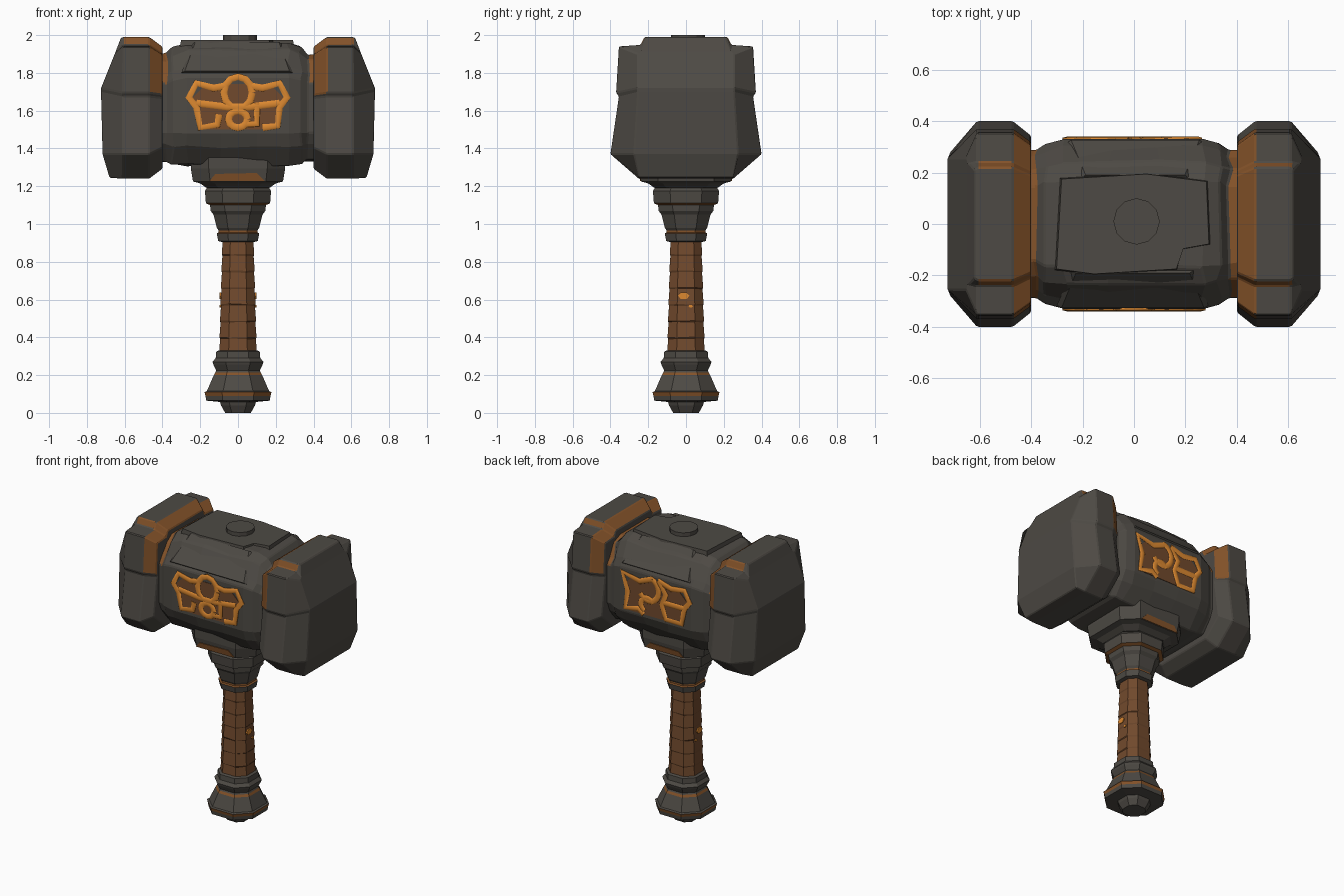
import bpy, bmesh, math, random
from mathutils import Vector

if "Cube" in bpy.data.objects:
    bpy.data.objects.remove(bpy.data.objects["Cube"])

random.seed(4)


def material(name, rgb):
    m = bpy.data.materials.new(name)
    m.diffuse_color = (*rgb, 1)
    m.use_nodes = True
    m.node_tree.nodes["Principled BSDF"].inputs["Base Color"].default_value = m.diffuse_color
    return m


STONE = material("dark stone", (0.075, 0.068, 0.058))
BROWN = material("brown leather", (0.165, 0.068, 0.026))
RUST = material("rust edge", (0.23, 0.085, 0.022))
GLOW = material("bright orange", (0.72, 0.25, 0.03))
MATS = [STONE, BROWN, RUST, GLOW]


def mirrored(half):
    """Close a half outline by mirroring its first coordinate."""
    return half + [(-p[0], *p[1:]) for p in reversed(half)]


def loft(name, rings, rule=lambda f, seg: 0, bevel=0.0):
    """Skin a stack of equal rings; the ends are closed with strips."""
    bm = bmesh.new()
    n = len(rings[0])
    vs = [[bm.verts.new(p) for p in r] for r in rings]
    made = []
    for k in range(len(rings) - 1):
        for i in range(n):
            j = (i + 1) % n
            made.append((bm.faces.new((vs[k][i], vs[k][j], vs[k + 1][j], vs[k + 1][i])), k))
    for k in (0, -1):
        for i in range(n // 2 - 1):
            made.append((bm.faces.new((vs[k][i], vs[k][i + 1], vs[k][n - 2 - i], vs[k][n - 1 - i])), -1))
    bmesh.ops.recalc_face_normals(bm, faces=bm.faces)
    bm.normal_update()
    for f, k in made:
        f.material_index = rule(f, k)
    me = bpy.data.meshes.new(name)
    bm.to_mesh(me)
    bm.free()
    for m in MATS:
        me.materials.append(m)
    ob = bpy.data.objects.new(name, me)
    bpy.context.collection.objects.link(ob)
    if bevel:
        b = ob.modifiers.new("worn edges", 'BEVEL')
        b.width, b.segments, b.limit_method = bevel, 1, 'ANGLE'
        b.angle_limit = math.radians(25)
    return ob


# Striking blocks at both ends of the head
RIM = [(.22, 1.99), (.24, 1.948), (.355, 1.94), (.37, 1.695), (.355, 1.675), (.40, 1.37), (.25, 1.24)]
OUTER = [(.21, 1.985, .62), (.235, 1.925, .643), (.255, 1.90, .653), (.255, 1.72, .725),
         (.255, 1.70, .725), (.275, 1.37, .717), (.25, 1.245, .68)]


def block_rule(f, seg):
    c = f.calc_center_median()
    if seg >= 2 and c.z > 1.7:
        return 2
    if seg == 1 and c.z > 1.955 and abs(f.normal.y) > .5:
        return 2
    return 0


for side, s in (("left", -1), ("right", 1)):
    rings = [[(s * x, y, z) for y, z, x in mirrored(OUTER)]]
    for x, k in ((.61, 1), (.47, 1), (.43, .92), (.40, .86)):
        rings.append([(s * x, y * k, 1.62 + (z - 1.62) * k) for y, z in mirrored(RIM)])
    loft(side + "_striking_block", rings, block_rule, .008)

# Chiselled body between the blocks
BODY = [(.17, 1.96), (.24, 1.92), (.30, 1.83), (.33, 1.78), (.33, 1.48), (.30, 1.41), (.22, 1.31)]
rings = []
for x, k in ((-.46, .87), (-.38, .87), (-.345, .94), (-.27, 1), (-.09, 1), (.1, 1), (.27, 1),
             (.33, .95), (.37, .87), (.46, .87)):
    ring = []
    for y, z in mirrored(BODY):
        j = 0 if abs(y) > .32 else .012
        ring.append((x + random.uniform(-j, j), y * k + random.uniform(-j, j) * .6,
                     1.5 + (z - 1.5) * k + random.uniform(-j, j) * .7))
    rings.append(ring)
loft("head_body", rings, lambda f, k: 2 if k in (0, 8) and f.calc_center_median().z > 1.7 else 0, .006)

# Raised slabs on the upper slopes and top of the body
for name, s, x0, x1 in (("front_slab", -1, -.30, .29), ("back_slab", 1, -.26, .27)):
    low = [(x0, s * .316, 1.80), (x1, s * .316, 1.80), (x1 - .06, s * .18, 1.955), (x0 + .06, s * .18, 1.955)]
    out = Vector((0, s * .75, .66)) * .014
    top = [tuple(Vector((p[0] * .94, p[1], p[2])) + out) for p in low]
    loft(name, [low, top])
slab = [(-.31, -.18), (-.16, -.2), (.17, -.18), (.19, -.1), (.3, -.08), (.29, .17), (.05, .2), (-.29, .18)]
loft("top_slab", [[(x, y, 1.93) for x, y in slab], [(x * .97, y * .97, 1.974) for x, y in slab]])
bpy.ops.mesh.primitive_cylinder_add(vertices=12, radius=.09, depth=.05, location=(.01, .01, 1.975))
boss = bpy.context.object
boss.name = "top_boss"
boss.data.materials.append(STONE)


def lathe(name, profile, flat, rule=lambda f, k: 0, wobble=0.0):
    """Stack chamfered squares of half width a at height z."""
    rings = []
    for a, z in profile:
        f = a * flat
        rings.append([(x, y, z + random.uniform(-wobble, wobble))
                      for x, y in mirrored([(f, a), (a, f), (a, -f), (f, -a)])])
    return loft(name, rings, rule)


# Socket under the head, with a rust patch on front and back
lathe("head_socket", [(.25, 1.36), (.25, 1.295), (.238, 1.225), (.20, 1.215), (.165, 1.19)], .62)
for s in (-1, 1):
    loft("socket_patch", [[(-.15, s * .2, 1.23), (.14, s * .2, 1.23), (.10, s * .2, 1.27), (-.12, s * .2, 1.265)],
                          [(-.15, s * .243, 1.228), (.14, s * .243, 1.228), (.10, s * .250, 1.27),
                           (-.12, s * .250, 1.265)]], lambda f, k: 2)

# Neck rings, wrapped grip and pommel
lathe("neck_rings", [(.155, 1.21), (.165, 1.19), (.175, 1.175), (.17, 1.11), (.148, 1.10), (.145, 1.07), (.13, 1.05),
                     (.112, .98), (.102, .965), (.102, .955), (.112, .95), (.105, .91), (.085, .905)], .48,
      lambda f, k: 2 if k in (3, 8, 9) else 0)
grip = []
for i in range(7):
    z = .92 - i * .088
    a = .083 + i * .0024
    grip += [(a - .003, z), (a + .003, z - .08)]
lathe("wrapped_grip", grip, .5, lambda f, k: 1, .003)
lathe("pommel", [(.09, .335), (.115, .325), (.118, .29), (.135, .27), (.13, .255), (.115, .225), (.12, .215),
                 (.128, .20), (.165, .115), (.177, .11), (.172, .09), (.168, .065), (.095, .058), (.09, .04),
                 (.068, 0)], .48, lambda f, k: 2 if k in (6, 9) else 0)

# Bright flecks on the grip
for s in (-1, 1):
    for y, z, r in ((-.012, .62, .03), (.025, .565, .012)):
        spot = [(y + r * math.cos(t * math.pi / 3), z + r * .7 * math.sin(t * math.pi / 3)) for t in range(6)]
        loft("grip_fleck", [[(s * .07, p, q) for p, q in spot], [(s * .097, p, q) for p, q in spot]],
             lambda f, k: 3)


# Inlaid knot ornament on both faces of the body
def ellipse(cx, cz, rx, rz, a0=0, a1=360, n=12):
    return [(cx + rx * math.cos(math.radians(a0 + (a1 - a0) * i / n)),
             cz + rz * math.sin(math.radians(a0 + (a1 - a0) * i / n))) for i in range(n + 1)]


def ornament(name, strokes, s):
    cu = bpy.data.curves.new(name, 'CURVE')
    cu.dimensions = '3D'
    cu.bevel_depth, cu.bevel_resolution, cu.use_fill_caps = .021, 1, True
    for pts in strokes:
        sp = cu.splines.new('POLY')
        sp.points.add(len(pts) - 1)
        for p, (x, z) in zip(sp.points, pts):
            p.co = (x, 0, z, 1)
    cu.materials.append(GLOW)
    ob = bpy.data.objects.new(name, cu)
    bpy.context.collection.objects.link(ob)
    ob.scale.y = .4
    ob.location.y = s * .331
    bpy.ops.object.select_all(action='DESELECT')
    ob.select_set(True)
    bpy.context.view_layer.objects.active = ob
    bpy.ops.object.convert(target='MESH')
    back = [(-.17, 1.74), (-.24, 1.67), (-.2, 1.5), (.2, 1.5), (.24, 1.67), (.17, 1.74)]
    loft(name + "_recess", [[(x, s * .32, z) for x, z in back], [(x, s * .333, z) for x, z in back]],
         lambda f, k: 1)


frame = [(-.07, 1.73), (-.13, 1.72), (-.22, 1.745), (-.26, 1.67), (-.22, 1.62), (-.20, 1.51), (-.11, 1.525),
         (-.10, 1.58)]
flip = [(-x, z) for x, z in frame]
ornament("front_ornament", [frame, flip[:5] + [(.21, 1.52), (.13, 1.51)], ellipse(0, 1.695, .075, .085),
                            ellipse(0, 1.555, .05, .045), [(-.22, 1.64), (-.06, 1.62), (.06, 1.62), (.22, 1.64)],
                            [(.10, 1.64), (.10, 1.53), (.04, 1.53)]], -1)
ornament("back_ornament", [[(.02, 1.76), (.12, 1.72), (.25, 1.75), (.21, 1.63), (.23, 1.51), (.13, 1.53), (.09, 1.50)],
                           ellipse(.05, 1.68, .075, .08, 100, 330), ellipse(.06, 1.57, .05, .05, -60, 150, 8),
                           flip and [(-.02, 1.76), (-.12, 1.73), (-.22, 1.745), (-.26, 1.67), (-.22, 1.62),
                                     (-.20, 1.51), (-.08, 1.51), (-.05, 1.60), (-.08, 1.68), (-.02, 1.76)],
                           [(-.22, 1.62), (-.06, 1.62)]], 1)
